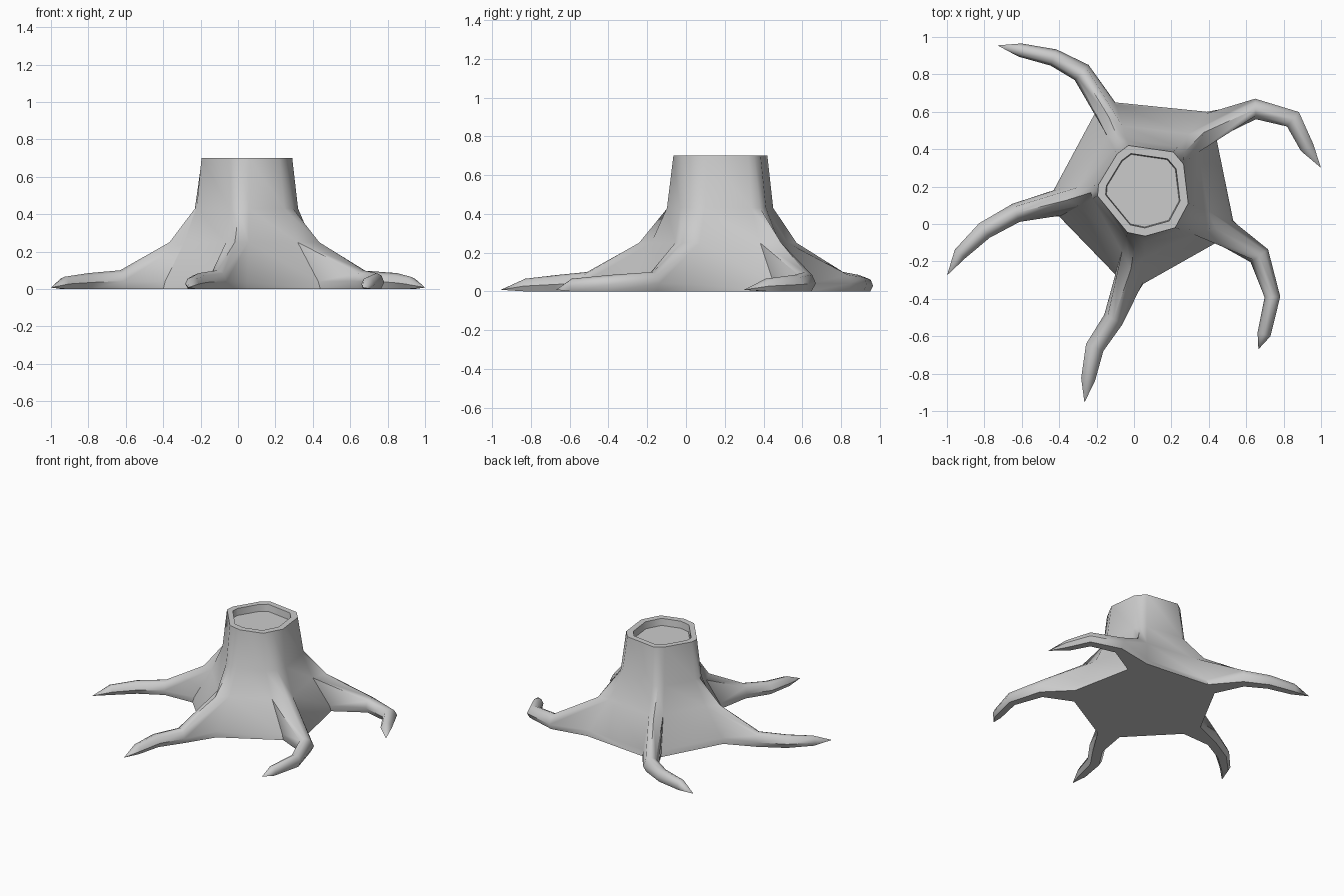
import bpy, bmesh, math
from mathutils import Vector as V

if "Cube" in bpy.data.objects:
    bpy.data.objects.remove(bpy.data.objects["Cube"])

# Per root, counter-clockwise: trunk-top corner pair, ground corner pair,
# path stations (x, y, half width, height), tip
ROOTS = [
    (((.265, .32), (.21, .385)), ((.44, .46), (.39, .60)),
     [(.65, .615, .055, .10), (.85, .56, .05, .085), (.925, .41, .038, .065)], (1.0, .30)),
    (((-.03, .42), (-.09, .375)), ((-.10, .65), (-.21, .59)),
     [(-.28, .81, .055, .10), (-.43, .89, .046, .085), (-.61, .93, .036, .07)], (-.73, .955)),
    (((-.19, .21), (-.195, .15)), ((-.43, .18), (-.40, .04)),
     [(-.63, .06, .052, .10), (-.80, -.035, .048, .085), (-.93, -.16, .036, .065)], (-1.0, -.275)),
    (((-.035, -.045), (.06, -.065)), ((-.10, -.27), (.05, -.32)),
     [(-.11, -.51, .055, .10), (-.21, -.66, .05, .085), (-.245, -.83, .038, .065)], (-.265, -.955)),
    (((.22, -.02), (.29, .11)), ((.44, -.10), (.53, .02)),
     [(.67, -.17, .058, .10), (.74, -.39, .042, .085), (.695, -.59, .036, .065)], (.665, -.67)),
]
# Trunk wall flare: (height, blend from trunk top to ground outline)
WALL = [(.70, 0), (.43, .13), (.25, .45), (.04, .95), (0, 1)]
RIDGE = [0, .17, .78]
# Root cross-section: (sideways, up), right to left
SECTION = [(.6, 0), (1, .42), (.65, .85), (0, 1), (-.65, .85), (-1, .42), (-.6, 0)]
CENTRE = V((.045, .18, 0))

bm = bmesh.new()


def column(top, base, blends):
    top, base = V(top), V(base)
    return [bm.verts.new((*top.lerp(base, t), z)) for (z, _), t in zip(WALL, blends)]


def strip(p, q):
    for i in range(len(p) - 1):
        bm.faces.new((p[i], p[i + 1], q[i + 1], q[i]))


# Trunk columns: side, ridge, side for each root
columns = []
for tops, bases, path, tip in ROOTS:
    a, b = (column(t, g, [w[1] for w in WALL]) for t, g in zip(tops, bases))
    mid = column((V(tops[0]) + V(tops[1])) / 2, (V(bases[0]) + V(bases[1])) / 2, RIDGE)
    columns.append((a, mid, b))
    strip(a[:3], mid)
    strip(mid, b[:3])

    # Root lofted from the opening in the trunk
    ring = [a[4], a[3], a[2], mid[2], b[2], b[3], b[4]]
    points = [(V(bases[0]) + V(bases[1])) / 2] + [V(p[:2]) for p in path] + [V(tip)]
    for i, (x, y, w, h) in enumerate(path, 1):
        d = ((points[i] - points[i - 1]).normalized() + (points[i + 1] - points[i]).normalized()).normalized()
        new = [bm.verts.new((x + d.y * s * w, y - d.x * s * w, u * h)) for s, u in SECTION]
        strip(ring + ring[:1], new + new[:1])
        ring = new
    end = bm.verts.new((*tip, .008))
    for i in range(7):
        bm.faces.new((ring[i], ring[(i + 1) % 7], end))

# Walls between neighbouring roots
for i in range(5):
    strip(columns[i][2], columns[(i + 1) % 5][0])

# Underside
bm.faces.new([c[4] for col in columns for c in (col[0], col[2])])

# Sawn rim and sunken top
rim = [c[0] for col in columns for c in col]


def inner_ring(scale, z):
    return [bm.verts.new((*(CENTRE + (v.co - CENTRE) * scale).xy, z)) for v in rim]


inner, floor = inner_ring(.82, .70), inner_ring(.80, .65)
strip(rim + rim[:1], inner + inner[:1])
strip(inner + inner[:1], floor + floor[:1])
bm.faces.new(floor)

bmesh.ops.recalc_face_normals(bm, faces=bm.faces)
mesh = bpy.data.meshes.new("tree_stump")
bm.to_mesh(mesh)
bm.free()
stump = bpy.data.objects.new("tree_stump", mesh)
bpy.context.collection.objects.link(stump)
bpy.context.view_layer.objects.active = stump
stump.select_set(True)
bpy.ops.object.shade_smooth_by_angle(angle=math.radians(50))
